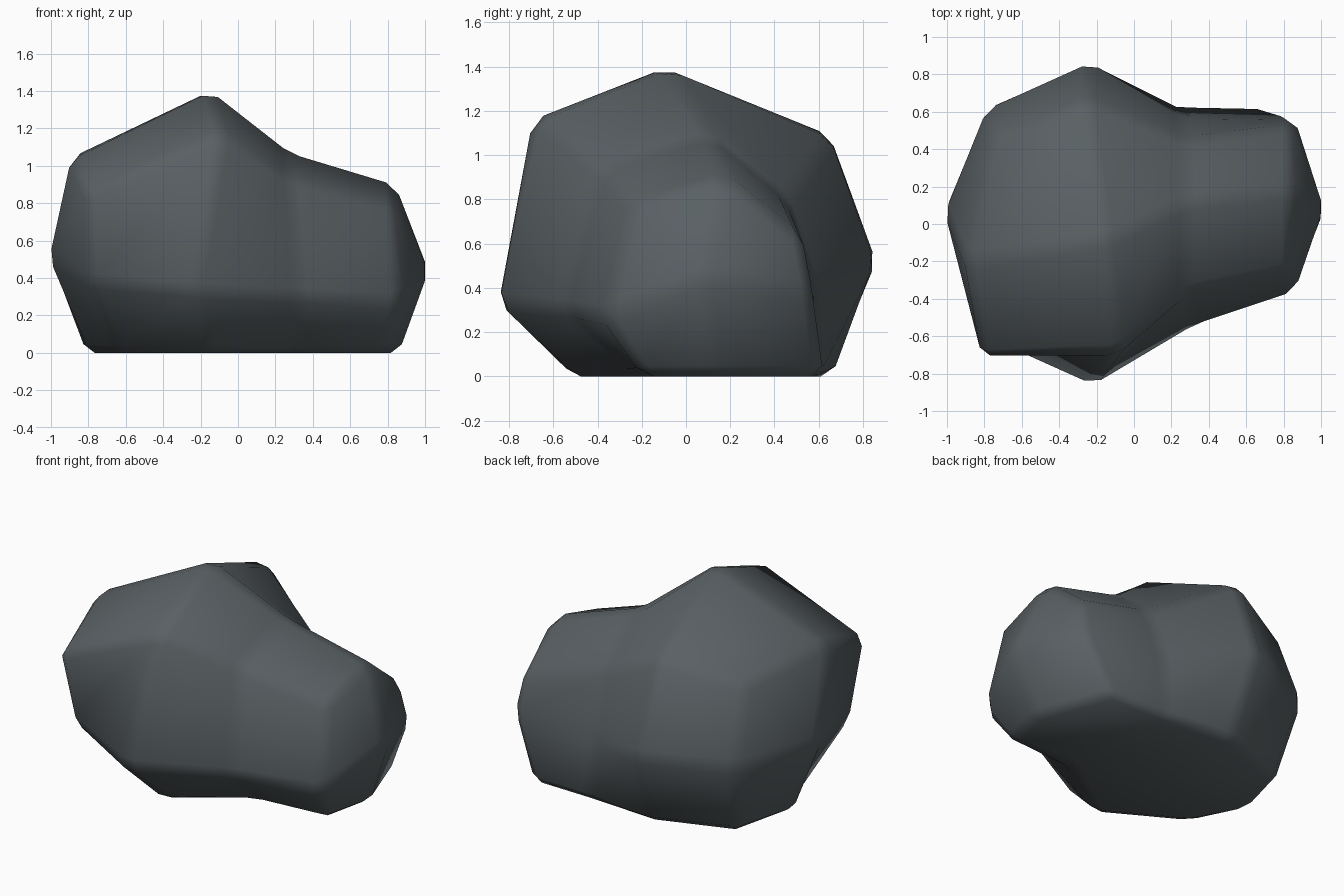
import bpy, bmesh

if "Cube" in bpy.data.objects:
    bpy.data.objects.remove(bpy.data.objects["Cube"])

# Boulder cage: four rings of eight points, from left to right.
# Ring order: bottom front, front, top front, ridge, top back, back, bottom back, bottom middle
rings = [
    [(-.65, -.25, 0), (-.80, -.58, .38), (-.82, -.72, .86), (-.90, -.20, 1.05),
     (-.76, .45, .98), (-.79, .63, .50), (-.72, .48, 0), (-.82, .06, 0)],
    [(-.15, -.53, 0), (-.23, -.87, .33), (-.08, -.69, 1.18), (-.15, -.09, 1.415),
     (-.25, .67, 1.10), (-.23, .88, .52), (-.20, .66, 0), (-.20, .02, 0)],
    [(.30, -.21, 0), (.33, -.55, .30), (.27, -.37, .94), (.28, .12, 1.08),
     (.28, .45, .80), (.25, .57, .42), (.28, .63, 0), (.28, .15, 0)],
    [(.80, -.20, 0), (.86, -.37, .27), (.84, -.25, .79), (.84, .18, .91),
     (.85, .53, .63), (.86, .57, .38), (.69, .62, 0), (.87, .12, 0)],
]
caps = [(-1.025, .08, .52), (1.035, .07, .45)]

bm = bmesh.new()
loops = [[bm.verts.new(p) for p in ring] for ring in rings]

# Side faces between neighbouring rings
for a, b in zip(loops, loops[1:]):
    for i in range(8):
        j = (i + 1) % 8
        bm.faces.new((a[i], a[j], b[j], b[i]))

# End caps: four quads around a centre point
for loop, centre in zip((loops[0], loops[-1]), caps):
    c = bm.verts.new(centre)
    for i in range(1, 8, 2):
        bm.faces.new((c, loop[i], loop[(i + 1) % 8], loop[(i + 2) % 8]))

bmesh.ops.recalc_face_normals(bm, faces=bm.faces)
for f in bm.faces:
    f.smooth = True

mesh = bpy.data.meshes.new("boulder")
bm.to_mesh(mesh)
bm.free()
boulder = bpy.data.objects.new("boulder", mesh)
bpy.context.collection.objects.link(boulder)

# Worn edges
bevel = boulder.modifiers.new("worn_edges", 'BEVEL')
bevel.width = 0.05
bevel.segments = 1
bevel.limit_method = 'ANGLE'
bevel.angle_limit = 0.1

stone = bpy.data.materials.new("slate_grey")
stone.diffuse_color = (.10, .117, .125, 1)
stone.use_nodes = True
stone.node_tree.nodes["Principled BSDF"].inputs["Base Color"].default_value = stone.diffuse_color
mesh.materials.append(stone)
